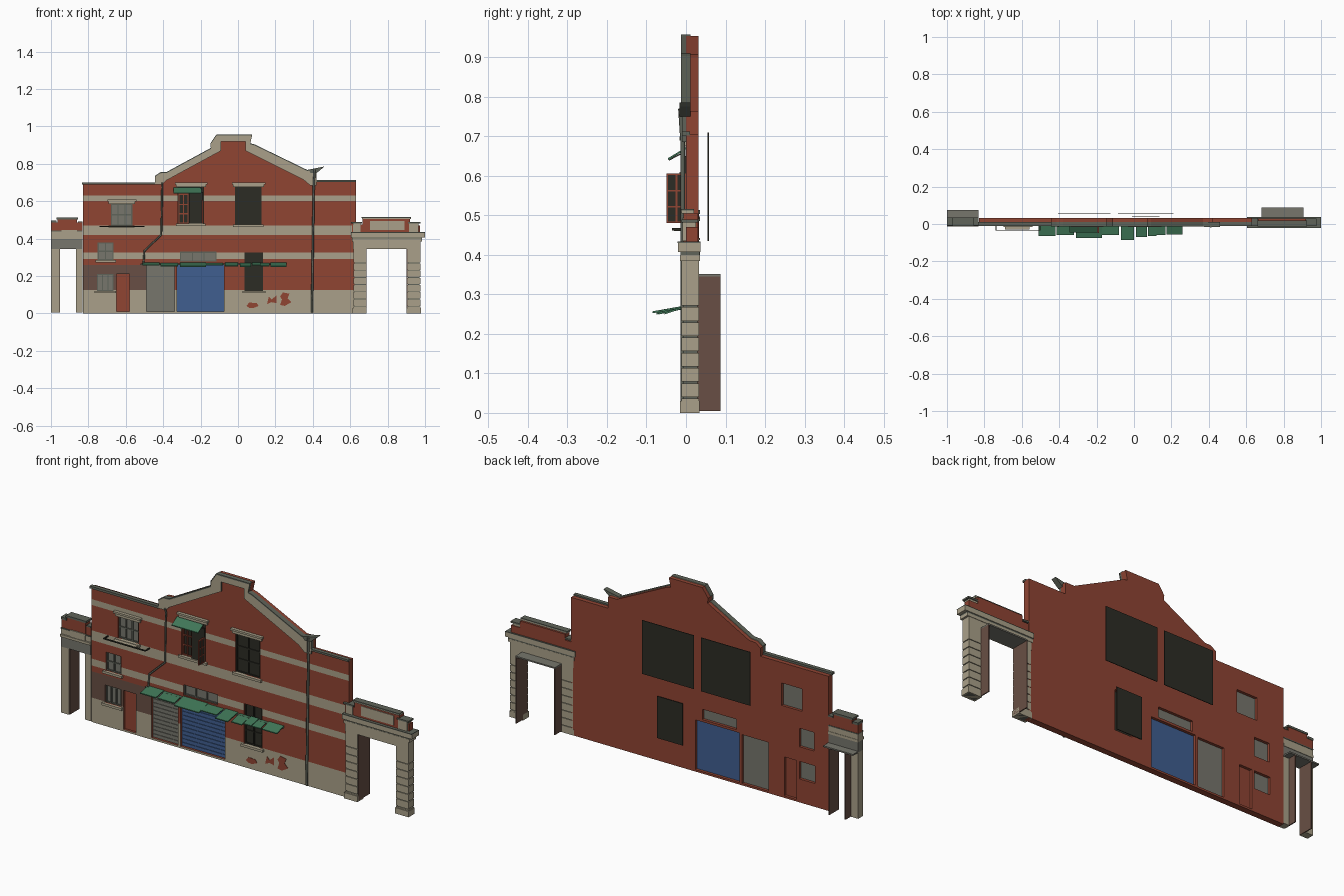
import bpy, bmesh
from mathutils import Vector

cube = bpy.data.objects.get("Cube")
if cube:
    bpy.data.objects.remove(cube, do_unlink=True)


def material(name, r, g, b):
    rgba = [(c / 255) ** 2.2 for c in (r, g, b)] + [1]
    m = bpy.data.materials.new(name)
    m.use_nodes = True
    m.diffuse_color = rgba
    m.node_tree.nodes["Principled BSDF"].inputs["Base Color"].default_value = rgba
    return m


RED = material("red brick", 142, 70, 54)
CREAM = material("cream stone", 168, 159, 136)
SLATE = material("slate metal", 96, 100, 90)
GREY = material("grey glass", 118, 117, 108)
DARK = material("dark opening", 48, 48, 41)
BLUE = material("blue shutter", 66, 95, 143)
GREEN = material("green sheet", 66, 118, 88)
BROWN = material("brown plaster", 104, 80, 70)


def finish(name, bm, *mats):
    bmesh.ops.recalc_face_normals(bm, faces=bm.faces[:])
    me = bpy.data.meshes.new(name)
    bm.to_mesh(me)
    bm.free()
    for m in mats:
        me.materials.append(m)
    ob = bpy.data.objects.new(name, me)
    bpy.context.collection.objects.link(ob)
    return ob


def boxes(name, mat, *specs):
    """Each spec is x0, x1, y0, y1, z0, z1."""
    bm = bmesh.new()
    for x0, x1, y0, y1, z0, z1 in specs:
        made = bmesh.ops.create_cube(bm, size=1)["verts"]
        for v in made:
            v.co = Vector(((x0 + x1) / 2 + v.co.x * (x1 - x0),
                           (y0 + y1) / 2 + v.co.y * (y1 - y0),
                           (z0 + z1) / 2 + v.co.z * (z1 - z0)))
    return finish(name, bm, mat)


def prism(name, pts, a, b, *mats, axis="y"):
    """Extrude an outline: (x, z) along y, or (y, z) along x."""
    place = (lambda p, d: (p[0], d, p[1])) if axis == "y" else (lambda p, d: (d, p[0], p[1]))
    bm = bmesh.new()
    face = bm.faces.new([bm.verts.new(place(p, a)) for p in pts])
    out = bmesh.ops.extrude_face_region(bm, geom=[face])["geom"]
    shift = Vector(place((0, 0), b - a))
    bmesh.ops.translate(bm, vec=shift, verts=[v for v in out if isinstance(v, bmesh.types.BMVert)])
    return finish(name, bm, *mats)


def pipe(name, mat, radius, pts):
    cu = bpy.data.curves.new(name, "CURVE")
    cu.dimensions = "3D"
    cu.bevel_depth, cu.bevel_resolution, cu.use_fill_caps = radius, 1, True
    sp = cu.splines.new("POLY")
    sp.points.add(len(pts) - 1)
    for p, co in zip(sp.points, pts):
        p.co = (*co, 1)
    cu.materials.append(mat)
    ob = bpy.data.objects.new(name, cu)
    bpy.context.collection.objects.link(ob)


# Openings: name -> x0, x1, z0, z1, panel material, lights across, lights up
openings = {
    "upper_left_window": (-.68, -.565, .47, .585, GREY, 3, 2),
    "middle_left_window": (-.75, -.665, .285, .38, GREY, 2, 2),
    "lower_left_window": (-.755, -.665, .12, .21, GREY, 3, 1),
    "side_door": (-.65, -.58, .01, .21, RED, 0, 0),
    "grey_shutter": (-.49, -.34, .01, .26, GREY, 0, 0),
    "blue_shutter": (-.325, -.075, .01, .265, BLUE, 0, 0),
    "transom_window": (-.31, -.115, .277, .33, GREY, 3, 1),
    "shuttered_window": (-.32, -.185, .48, .675, DARK, 0, 0),
    "tall_upper_window": (-.015, .125, .475, .675, DARK, 2, 3),
    "tall_lower_window": (.035, .135, .12, .325, DARK, 2, 3),
}

# Main wall with stepped gable
gable = [(-.445, .735), (-.415, .755), (-.38, .757), (-.145, .885), (-.147, .91), (-.115, .957),
         (.075, .957), (.065, .91), (.09, .903), (.37, .767), (.42, .767)]
outline = [(-.83, 0), (.63, 0), (.63, .705), (.42, .705)]
outline += [(x, z - .003) for x, z in reversed(gable)] + [(-.445, .69), (-.83, .69)]
wall = prism("main_wall", outline, 0, .032, RED, CREAM, BROWN)
cutter = boxes("opening_cutter", RED, *[(o[0], o[1], -.1, .1, o[2], o[3]) for o in openings.values()])
mod = wall.modifiers.new("openings", "BOOLEAN")
mod.object, mod.operation, mod.solver = cutter, "DIFFERENCE", "EXACT"
bpy.context.view_layer.objects.active = wall
bpy.ops.object.modifier_apply(modifier=mod.name)
bpy.data.objects.remove(cutter, do_unlink=True)

# Painted stone courses on the wall front
courses = [(0, .125), (.29, .325), (.42, .47), (.6, .63)]
bm = bmesh.new()
bm.from_mesh(wall.data)
cuts = [((0, 0, z), (0, 0, 1)) for c in courses for z in c if z] + [((0, 0, .26), (0, 0, 1)), ((-.49, 0, 0), (1, 0, 0))]
for co, no in cuts:
    bmesh.ops.bisect_plane(bm, geom=bm.verts[:] + bm.edges[:] + bm.faces[:], plane_co=co, plane_no=no)
for f in bm.faces:
    c = f.calc_center_median()
    f.material_index = 0
    if f.normal.y < -.5:
        if any(lo < c.z < hi for lo, hi in courses):
            f.material_index = 1
        elif c.x < -.49 and .125 < c.z < .26:
            f.material_index = 2
bm.to_mesh(wall.data)
bm.free()

# Gable trim, dark on its upper edges
inner = [(.42, .685), (.385, .685), (.35, .715), (.04, .87), (.04, .92), (-.09, .92), (-.09, .87),
         (-.385, .71), (-.405, .69), (-.445, .69)]
trim = prism("gable_trim", gable + inner, -.01, .012, CREAM, SLATE)
for p in trim.data.polygons:
    if abs(p.normal.y) < .5:
        p.material_index = 1
edge = boxes("gable_coping", SLATE)
for i, ((xa, za), (xb, zb)) in enumerate(zip(gable, gable[1:])):
    prism(f"gable_coping_{i}", [(xa, za), (xb, zb), (xb, zb - .006), (xa, za - .006)], -.013, -.009, SLATE)
bpy.data.objects.remove(edge, do_unlink=True)
boxes("wing_coping", SLATE, (-.835, -.445, -.01, .01, .688, .7), (.42, .632, -.01, .01, .702, .712))

# Opening panels, window bars, lintels and sills
for name, (x0, x1, z0, z1, mat, nx, nz) in openings.items():
    boxes(name, mat, (x0, x1, .012, .018, z0, z1))
    if nx:
        w, bar = .003, []
        for i in range(nx + 1):
            x = x0 + w + (x1 - x0 - 2 * w) * i / nx
            bar.append((x - w, x + w, .006, .012, z0, z1))
        for i in range(nz + 1):
            z = z0 + w + (z1 - z0 - 2 * w) * i / nz
            bar.append((x0, x1, .007, .0115, z - w, z + w))
        boxes(name + "_bars", DARK if mat == DARK else SLATE, *bar)
for name, top in (("shuttered_window", 1), ("tall_upper_window", 1), ("upper_left_window", 1),
                  ("tall_lower_window", 0), ("middle_left_window", 0), ("lower_left_window", 0)):
    x0, x1, z0, z1 = openings[name][:4]
    boxes(name + "_sill", CREAM, (x0 - .012, x1 + .012, -.012, .01, z0 - .012, z0))
    if top:
        boxes(name + "_lintel", CREAM, (x0 - .012, x1 + .015, -.01, .005, z1, z1 + .014),
              (x0 - .018, x1 + .021, -.016, .005, z1 + .014, z1 + .024))
boxes("blue_shutter_ribs", BLUE, *[(-.325, -.075, .009, .012, .02 + i * .02, .028 + i * .02) for i in range(12)])
boxes("grey_shutter_ribs", GREY, *[(-.49, -.34, .009, .012, .02 + i * .02, .028 + i * .02) for i in range(12)])

# Casement leaves: one closed, one swung out
boxes("closed_leaf", RED, *[(x, x + .006, .004, .011, .48, .64) for x in (-.318, -.294, -.27)],
      *[(-.318, -.264, .005, .01, z, z + .006) for z in (.48, .53, .58, .634)])
boxes("open_leaf_panel", DARK, (-.192, -.188, -.047, 0, .48, .605), (-.262, -.188, -.004, .004, .48, .65))
boxes("open_leaf_frame", RED, *[(-.194, -.186, y, y + .004, .48, .605) for y in (-.049, -.026, -.004)],
      *[(-.194, -.186, -.049, 0, z, z + .004) for z in (.48, .52, .56, .602)])


# Sheet awnings
def sheet(name, x0, x1, y_out, z_in, z_out):
    prism(name, [(0, z_in), (y_out, z_out), (y_out, z_out - .005), (0, z_in - .005)], x0, x1, GREEN, axis="x")


sheet("window_canopy", -.345, -.195, -.045, .672, .645)
pipe("canopy_stay", SLATE, .002, [(-.2, 0, .7), (-.2, -.005, .66), (-.2, -.043, .64)])
sheets = [(-.51, -.42, -.065), (-.415, -.32, -.06), (-.31, -.17, -.075), (-.17, -.08, -.06), (-.07, .0, -.085),
          (.01, .07, -.07), (.075, .12, -.065), (.12, .168, -.06), (.175, .26, -.055)]
for i, (x0, x1, y) in enumerate(sheets):
    sheet(f"awning_sheet_{i}", x0, x1, y, .272 - i % 2 * .003, .26 - i % 3 * .003)
boxes("awning_rail", SLATE, (-.52, .26, -.012, 0, .26, .267))

# Balcony ledge
boxes("balcony_ledge", CREAM, (-.69, -.56, -.03, 0, .46, .468))
boxes("balcony_rail", DARK, (-.74, -.5, -.036, -.031, .462, .468), (-.74, -.735, -.036, 0, .462, .468),
      (-.505, -.5, -.036, 0, .462, .468))

# Drainpipes
pipe("left_drainpipe", SLATE, .005, [(-.405, -.012, .7), (-.405, -.006, .68), (-.41, -.006, .42), (-.5, -.006, .335), (-.505, -.006, .27)])
pipe("right_drainpipe", SLATE, .006, [(.41, -.014, .77), (.405, -.008, .68), (.395, -.008, .005)])
prism("rain_hopper", [(.375, .768), (.46, .785), (.45, .775), (.42, .75), (.39, .75)], -.016, .012, SLATE)

# Bare brick patches in the base
patches = [[(.045, .04), (.06, .058), (.1, .055), (.11, .04), (.08, .028), (.06, .03)],
           [(.155, .05), (.165, .09), (.18, .075), (.205, .095), (.205, .055), (.18, .06)],
           [(.225, .045), (.235, .075), (.225, .09), (.24, .112), (.275, .105), (.265, .08), (.285, .06), (.25, .04)]]
for i, p in enumerate(patches):
    prism(f"bare_brick_{i}", p, -.002, .001, RED)

# Boarding behind the wall
boxes("rear_boards", DARK, (-.405, -.125, .055, .058, .435, .71), (-.085, .21, .055, .058, .435, .71),
      (-.01, .135, .04, .043, .12, .335))


# Gateways
def pillar(name, x0, x1, top):
    boxes(name + "_core", SLATE, (x0 + .004, x1 - .004, -.007, .029, 0, top))
    step = .0385
    n = int(top / step)
    boxes(name + "_blocks", CREAM, *[(x0, x1, -.011, .033, i * step + .002, top if i == n - 1 else (i + 1) * step - .002)
                                    for i in range(n)])


pillar("right_gate_inner_pillar", .618, .685, .345)
pillar("right_gate_outer_pillar", .905, .975, .345)
boxes("gate_plinth", CREAM, (.612, .688, -.015, .033, 0, .03), (.902, .978, -.015, .034, 0, .03))
boxes("right_gate_beam", CREAM, (.615, .975, -.011, .033, .345, .4), (.61, .985, -.015, .035, .385, .4),
      (.605, 1, -.02, .037, .407, .43))
boxes("right_gate_groove", SLATE, (.61, .985, -.014, .034, .4, .407), (.605, 1, -.021, .037, .43, .434))
boxes("right_gate_attic", RED, (.665, .92, -.006, .03, .43, .505), (.61, .665, -.003, .03, .43, .475),
      (.92, .972, 0, .03, .43, .47))
boxes("right_gate_panels", CREAM, (.705, .89, -.009, 0, .445, .495), (.615, .655, -.009, 0, .435, .48),
      (.915, .965, -.009, .025, .435, .482), (.663, .925, -.012, .02, .505, .512))
boxes("right_gate_caps", SLATE, (.66, .925, -.013, .02, .51, .516), (.605, .663, -.012, .032, .48, .488),
      (.908, .975, -.012, .03, .482, .49))
boxes("right_gate_reveal", BROWN, (.683, .688, -.005, .087, .005, .345), (.902, .907, -.005, .087, .005, .345))
boxes("right_gate_ceiling", GREY, (.683, .907, -.005, .087, .344, .351))

boxes("left_gate_pillars", CREAM, (-1, -.955, -.005, .033, .005, .345), (-.865, -.831, -.005, .033, .005, .345))
boxes("left_gate_reveal", BROWN, (-.958, -.953, 0, .075, .005, .345), (-.867, -.862, 0, .075, .005, .345))
boxes("left_gate_beam", GREY, (-1, -.831, -.008, .033, .345, .397), (-1, -.831, .03, .075, .344, .351))
boxes("left_gate_cornice", CREAM, (-1, -.831, -.014, .035, .397, .41), (-1, -.831, -.006, .033, .41, .44),
      (-.945, -.86, -.011, 0, .405, .445))
boxes("left_gate_attic", RED, (-1, -.831, -.004, .033, .44, .485), (-.965, -.86, -.006, .033, .44, .503))
boxes("left_gate_cap", SLATE, (-.97, -.855, -.011, .035, .503, .513), (-1, -.97, -.008, .035, .485, .497),
      (-.855, -.831, -.008, .035, .485, .492), (-1, -.831, -.01, .035, .437, .442))
